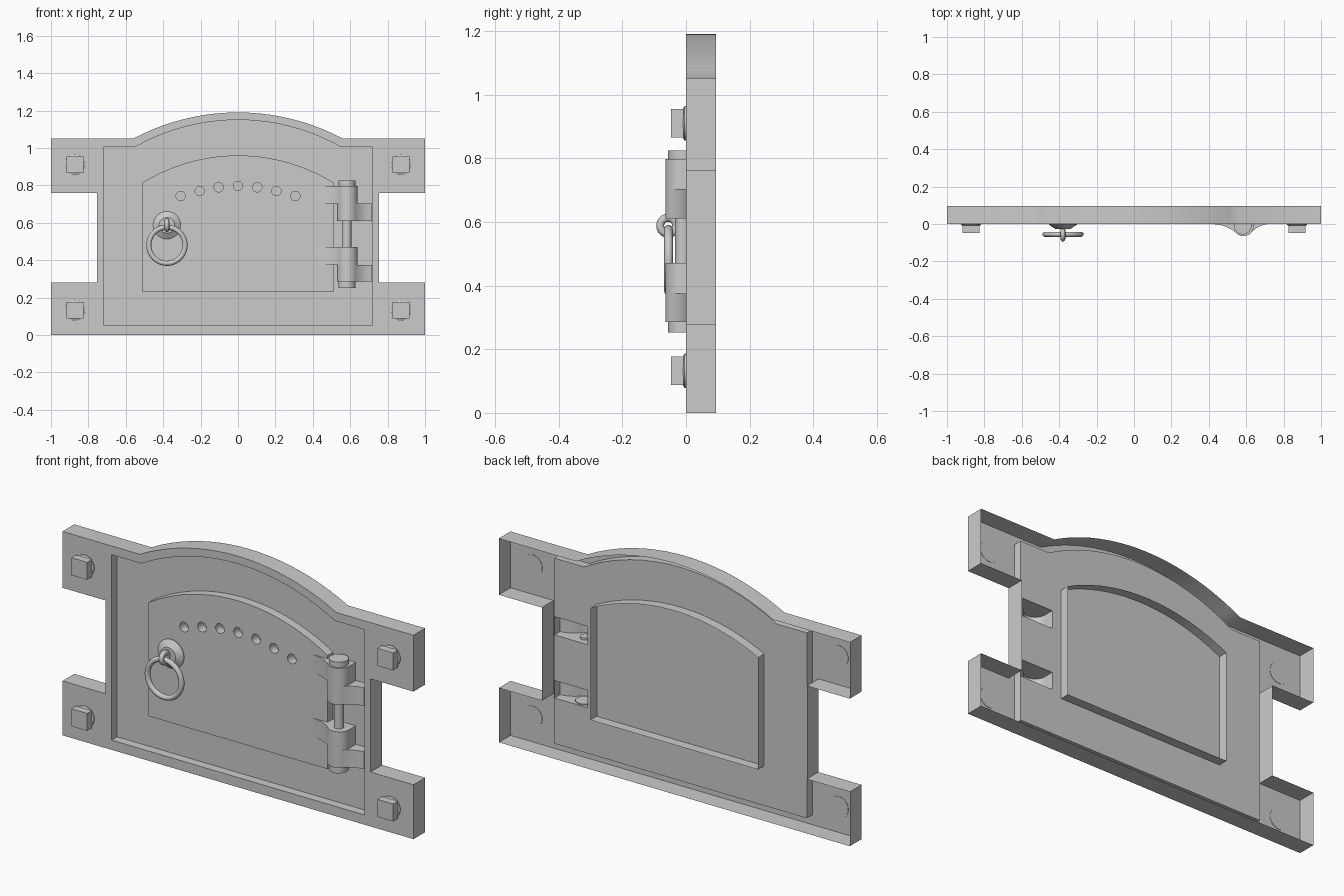
import bpy, bmesh
from math import sin, cos, pi, atan2, hypot, radians

if "Cube" in bpy.data.objects:
    bpy.data.objects.remove(bpy.data.objects["Cube"])

PANEL, BACK = 0.045, 0.095      # depth of recessed panel and of frame rim


def arch(w, z0, z1, n=20):
    """Arc from (w, z0) over (0, z1) to (-w, z0)."""
    h = z1 - z0
    r = (w * w + h * h) / (2 * h)
    a = atan2(w, r - h)
    return [(r * sin(a - 2 * a * i / n), z1 - r + r * cos(a - 2 * a * i / n)) for i in range(n + 1)]


def circle(x, z, r, n=20):
    return [(x + r * cos(2 * pi * i / n), z + r * sin(2 * pi * i / n)) for i in range(n)]


def rect(x0, x1, z0, z1):
    return [(x0, z0), (x1, z0), (x1, z1), (x0, z1)]


def finish(name, bm, smooth=35):
    bmesh.ops.remove_doubles(bm, verts=bm.verts, dist=1e-5)
    bmesh.ops.recalc_face_normals(bm, faces=bm.faces)
    me = bpy.data.meshes.new(name)
    bm.to_mesh(me)
    bm.free()
    ob = bpy.data.objects.new(name, me)
    bpy.context.collection.objects.link(ob)
    if smooth:
        bpy.ops.object.select_all(action='DESELECT')
        ob.select_set(True)
        bpy.context.view_layer.objects.active = ob
        bpy.ops.object.shade_smooth_by_angle(angle=radians(smooth))
    return ob


def fill(bm, loops, place):
    """Flat face bounded by the first loop, with the others as holes."""
    edges = []
    for loop in loops:
        vs = [bm.verts.new(place(p)) for p in loop]
        edges += [bm.edges.new((vs[i - 1], vs[i])) for i in range(len(vs))]
    bmesh.ops.triangle_fill(bm, edges=edges, use_beauty=True)


def walls(bm, loop, place0, place1, closed=True):
    a = [bm.verts.new(place0(p)) for p in loop]
    b = [bm.verts.new(place1(p)) for p in loop]
    for i in range(0 if closed else 1, len(loop)):
        bm.faces.new((a[i - 1], a[i], b[i], b[i - 1]))


def at_y(y):
    return lambda p: (p[0], y, p[1])


def at_z(z):
    return lambda p: (p[0], p[1], z)


def lathe(name, prof, loc, axis='y', n=32):
    """Solid of revolution, prof = (radius, offset along axis)."""
    bm = bmesh.new()
    rings = []
    for r, o in prof:
        ring = []
        for i in range(n):
            c, s = r * cos(2 * pi * i / n), r * sin(2 * pi * i / n)
            d = (c, o, s) if axis == 'y' else (c, s, o)
            ring.append(bm.verts.new([l + k for l, k in zip(loc, d)]))
        rings.append(ring)
    for a, b in zip(rings, rings[1:]):
        for i in range(n):
            bm.faces.new((a[i - 1], a[i], b[i], b[i - 1]))
    bm.faces.new(rings[0])
    bm.faces.new(rings[-1])
    return finish(name, bm)


def torus(name, loc, major, minor, rot):
    bpy.ops.mesh.primitive_torus_add(location=loc, rotation=rot, major_radius=major, minor_radius=minor,
                                     major_segments=40, minor_segments=12)
    bpy.context.object.name = name
    bpy.ops.object.shade_smooth_by_angle(angle=radians(60))


# frame: open-backed shell with four mounting tabs and a recess
right = [(0.755, 0.28), (0.755, 0.76), (1, 0.76), (1, 1.05)]
outer = [(-1, 0), (1, 0), (1, 0.28)] + right + arch(0.56, 1.05, 1.19) \
    + [(-x, z) for x, z in reversed(right)] + [(-1, 0.28)]
recess = [(-0.72, 0.05), (0.72, 0.05), (0.72, 1.005)] + arch(0.55, 1.005, 1.15) + [(-0.72, 1.005)]
bm = bmesh.new()
fill(bm, [outer, recess], at_y(0))
walls(bm, outer, at_y(0), at_y(BACK))
walls(bm, recess, at_y(0), at_y(PANEL))
finish("frame", bm)

# recessed panel, open behind the two frame-side hinge leaves
leaf_z = [(0.285, 0.375), (0.61, 0.704)]
bm = bmesh.new()
fill(bm, [recess] + [rect(0.53, 0.717, a, b) for a, b in leaf_z], at_y(PANEL))
finish("recessed_panel", bm, 0)

# raised door with air holes
door = [(-0.51, 0.23), (0.51, 0.23)] + arch(0.51, 0.815, 0.96)
holes = [circle(x * s, z, 0.025) for x, z in ((0.103, 0.79), (0.205, 0.77), (0.307, 0.743)) for s in (1, -1)]
holes.append(circle(0, 0.797, 0.025))
bm = bmesh.new()
fill(bm, [door] + holes, at_y(0))
for loop in [door] + holes:
    walls(bm, loop, at_y(0), at_y(PANEL))
finish("door", bm)

# thin lip around the door on the back
lip = [(-0.477, 0.255), (0.477, 0.255)] + arch(0.477, 0.832, 0.945)
bm = bmesh.new()
walls(bm, lip, at_y(PANEL), at_y(BACK))
finish("door_back_lip", bm)

# hinge leaves: half-round knuckle flaring out to the plate
CX, CY, R = 0.585, -0.010, 0.055


def leaf_profile(side, end_x, end_y, base_y):
    """Profile from the flared tip around the knuckle and down the other side."""
    a = radians(50)
    sx, sy = R * sin(a), CY - R * cos(a)
    w = abs(end_x - CX)
    pts = []
    for i in range(9):                      # concave flare, quadratic curve
        t = i / 8
        mx, my = sx + (w - sx) * 0.4, end_y - 0.006
        x = (1 - t) ** 2 * w + 2 * t * (1 - t) * mx + t * t * sx
        y = (1 - t) ** 2 * end_y + 2 * t * (1 - t) * my + t * t * sy
        pts.append((x, y))
    for i in range(1, 15):                  # knuckle arc
        b = a - (a + pi / 2) * i / 14
        pts.append((R * sin(b), CY - R * cos(b)))
    pts.append((-R, base_y))
    return [(CX + side * x, y) for x, y in pts]


for k, (z0, z1) in enumerate(leaf_z):       # frame side, hollow at the back
    prof = leaf_profile(1, 0.717, 0.0, PANEL)
    prof = [(0.717, PANEL)] + prof
    bm = bmesh.new()
    walls(bm, prof, at_z(z0), at_z(z1), closed=False)
    fill(bm, [prof], at_z(z0))
    fill(bm, [prof], at_z(z1))
    finish(f"hinge_frame_leaf_{k}", bm)
for k, (z0, z1) in enumerate([(0.375, 0.471), (0.704, 0.798)]):     # door side
    prof = leaf_profile(-1, 0.43, -0.001, 0.044) + [(0.515, 0.044), (0.505, 0.01), (0.43, 0.01)]
    bm = bmesh.new()
    walls(bm, prof, at_z(z0), at_z(z1))
    fill(bm, [prof], at_z(z0))
    fill(bm, [prof], at_z(z1))
    finish(f"hinge_door_leaf_{k}", bm)

# hinge pin and its end caps
lathe("hinge_pin", [(0.024, 0.46), (0.024, 0.62)], (CX - 0.003, CY, 0), 'z')
for k, (z0, z1) in enumerate([(0.252, 0.29), (0.79, 0.825)]):
    lathe(f"hinge_cap_{k}", [(0.046, z0), (0.046, z1)], (CX - 0.003, CY, 0), 'z')

# square bolts with round washers
for sx in (-1, 1):
    for z in (0.132, 0.91):
        x = 0.872 * sx
        lathe("bolt_washer", [(0.054, 0.002), (0.054, -0.004), (0.047, -0.009), (0.03, -0.012)], (x, 0, z))
        sq = rect(x - 0.045, x + 0.045, z - 0.045, z + 0.045)
        bm = bmesh.new()
        fill(bm, [sq], at_y(-0.047))
        fill(bm, [sq], at_y(-0.008))
        walls(bm, sq, at_y(-0.047), at_y(-0.008))
        finish("bolt_head", bm, 0)

# ring handle: rosette, eyelet and pull ring
lathe("handle_rosette", [(0.074, 0.002), (0.074, -0.004), (0.066, -0.010), (0.052, -0.018), (0.042, -0.026)],
      (-0.38, 0, 0.587))
torus("handle_eyelet", (-0.38, -0.056, 0.588), 0.025, 0.0125, (0, pi / 2, 0))
torus("handle_ring", (-0.38, -0.055, 0.48), 0.097, 0.0135, (pi / 2, 0, 0))
